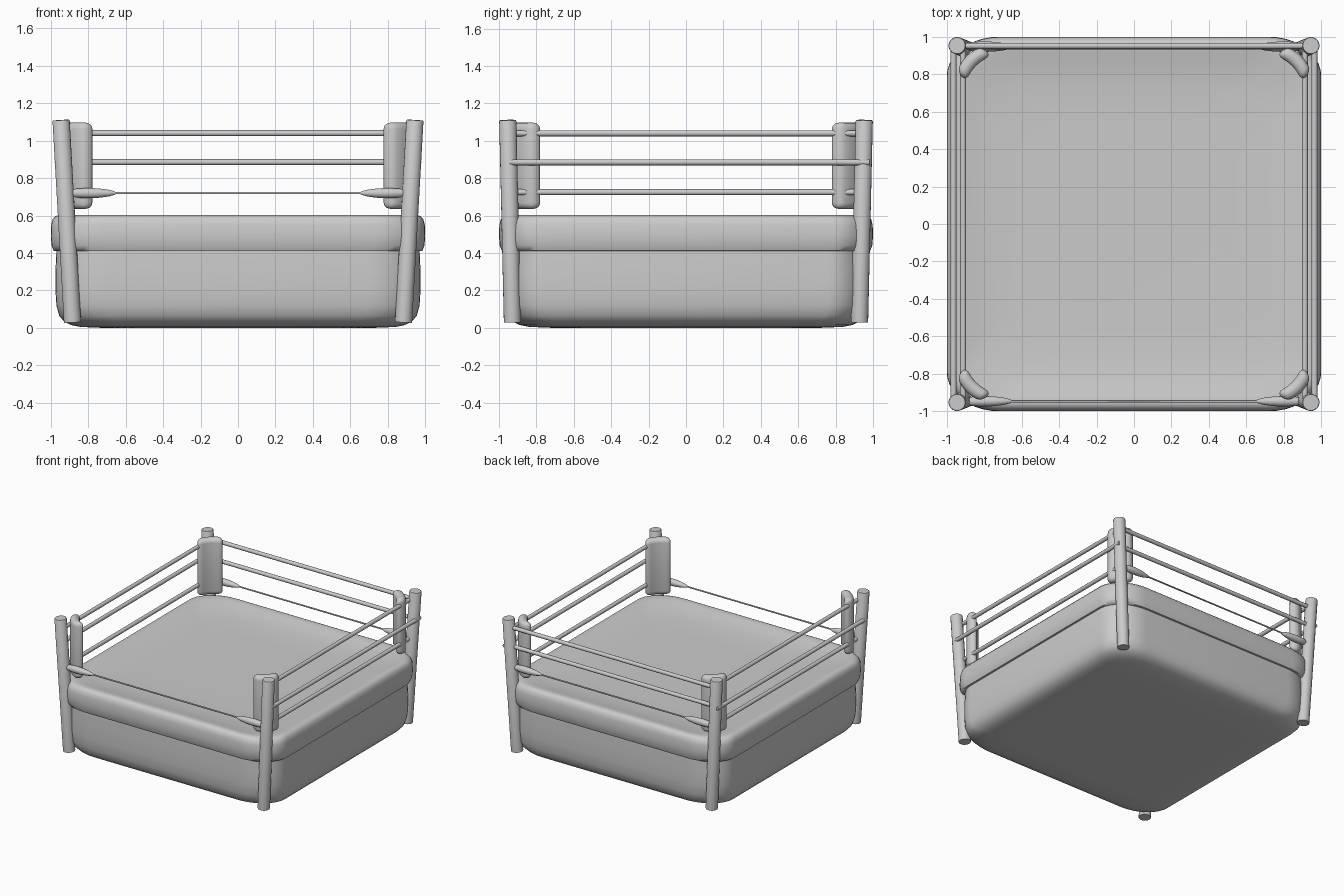
import bpy, bmesh, math
from mathutils import Vector

if "Cube" in bpy.data.objects:
    bpy.data.objects.remove(bpy.data.objects["Cube"])


def finish(name, bm, angle=40):
    bmesh.ops.recalc_face_normals(bm, faces=bm.faces)
    me = bpy.data.meshes.new(name)
    bm.to_mesh(me)
    bm.free()
    ob = bpy.data.objects.new(name, me)
    bpy.context.collection.objects.link(ob)
    bpy.ops.object.select_all(action='DESELECT')
    ob.select_set(True)
    bpy.context.view_layer.objects.active = ob
    bpy.ops.object.shade_smooth_by_angle(angle=math.radians(angle))
    return ob


def loft(name, rings, angle=40):
    """Skin a list of point loops and cap both ends."""
    bm = bmesh.new()
    loops = [[bm.verts.new(p) for p in ring] for ring in rings]
    n = len(loops[0])
    for a, b in zip(loops, loops[1:]):
        for i in range(n):
            j = (i + 1) % n
            bm.faces.new((a[i], a[j], b[j], b[i]))
    bm.faces.new(loops[0])
    bm.faces.new(loops[-1])
    return finish(name, bm, angle)


def rounded_square(half, z, rx=0.28, ry=0.21, steps=10):
    pts = []
    for k in range(4):
        mid = math.radians(45 + 90 * k)
        cx = math.copysign(half - rx, math.cos(mid))
        cy = math.copysign(half - ry, math.sin(mid))
        for i in range(steps + 1):
            t = math.radians(90 * k + 90 * i / steps)
            pts.append((cx + rx * math.cos(t), cy + ry * math.sin(t), z))
    return pts


def spindle(name, a, b, stations, sides=16):
    """Round bar from a to b; stations are (fraction, radius)."""
    a, b = Vector(a), Vector(b)
    q = (b - a).to_track_quat('Z', 'Y')
    rings = []
    for f, r in stations:
        c = a.lerp(b, f)
        rings.append([c + q @ Vector((r * math.cos(t), r * math.sin(t), 0))
                      for t in (2 * math.pi * i / sides for i in range(sides))])
    return loft(name, rings)


def post_at(sx, sy, z):
    """Centre of a leaning post at height z."""
    f = (z - 0.03) / 1.08
    return Vector((sx * (0.884 + 0.061 * f), sy * (0.928 + 0.025 * f), z))


# Platform base and padded, slightly dished mat
loft("platform_base", [rounded_square(h, z) for h, z in (
    (0.72, 0.0), (0.84, 0.005), (0.89, 0.015), (0.93, 0.035), (0.955, 0.065),
    (0.97, 0.12), (0.975, 0.2), (0.975, 0.3), (0.97, 0.415))], 60)
loft("mat", [rounded_square(h, z) for h, z in (
    (0.96, 0.41), (0.985, 0.412), (0.996, 0.44), (1.0, 0.49), (0.998, 0.55),
    (0.99, 0.58), (0.975, 0.598), (0.955, 0.603), (0.92, 0.598), (0.87, 0.587),
    (0.8, 0.576), (0.7, 0.568), (0.55, 0.565))], 60)

# Corner posts and gently curved turnbuckle pads
for sx, xn in ((-1, "left"), (1, "right")):
    for sy, yn in ((-1, "front"), (1, "back")):
        spindle(f"{yn}_{xn}_post", post_at(sx, sy, 0.03), post_at(sx, sy, 1.11),
                ((0, 0.046), (0.995, 0.046), (1, 0.043)), 20)
        bm = bmesh.new()
        bmesh.ops.create_cube(bm, size=1)
        bmesh.ops.scale(bm, vec=(0.19, 0.072, 0.462), verts=bm.verts)
        bmesh.ops.bevel(bm, geom=bm.edges[:], offset=0.034, segments=4,
                        profile=0.5, affect='EDGES')
        long_edges = [e for e in bm.edges
                      if abs(e.verts[0].co.x - e.verts[1].co.x) > 0.1]
        bmesh.ops.subdivide_edges(bm, edges=long_edges, cuts=5)
        for v in bm.verts:
            v.co.y += sy * (0.008 - 2.4 * v.co.x ** 2)
        pad = finish(f"{yn}_{xn}_pad", bm, 60)
        pad.location = (sx * 0.863, sy * 0.865, 0.866)
        pad.rotation_euler.z = -sx * sy * math.radians(45)

# Side ropes: three on each side, the middle one outside the posts
ROPE = ((0, 0.016), (1, 0.016))
for sx, xn in ((-1, "left"), (1, "right")):
    for part, x, y0, y1, z in (("low", 0.913, -0.93, 0.93, 0.725),
                               ("middle", 0.964, -0.945, 0.98, 0.885),
                               ("top", 0.913, -0.95, 0.95, 1.04)):
        spindle(f"{xn}_{part}_rope", (sx * x, y0, z), (sx * x, y1, z), ROPE, 12)

# Back ropes
for part, z in (("middle", 0.885), ("top", 1.04)):
    spindle(f"back_{part}_rope", post_at(-1, 1, z), post_at(1, 1, z), ROPE, 12)

# Low ropes with fat tapered ends, front and back
half = ((0, 0.015), (0.012, 0.024), (0.045, 0.028), (0.08, 0.026),
        (0.11, 0.019), (0.127, 0.011), (0.133, 0.006))
stations = half + tuple((1 - f, r) for f, r in reversed(half))
for sy, yn in ((-1, "front"), (1, "back")):
    spindle(f"{yn}_low_rope", (-0.89, sy * 0.947, 0.72), (0.89, sy * 0.947, 0.72),
            stations, 14)
